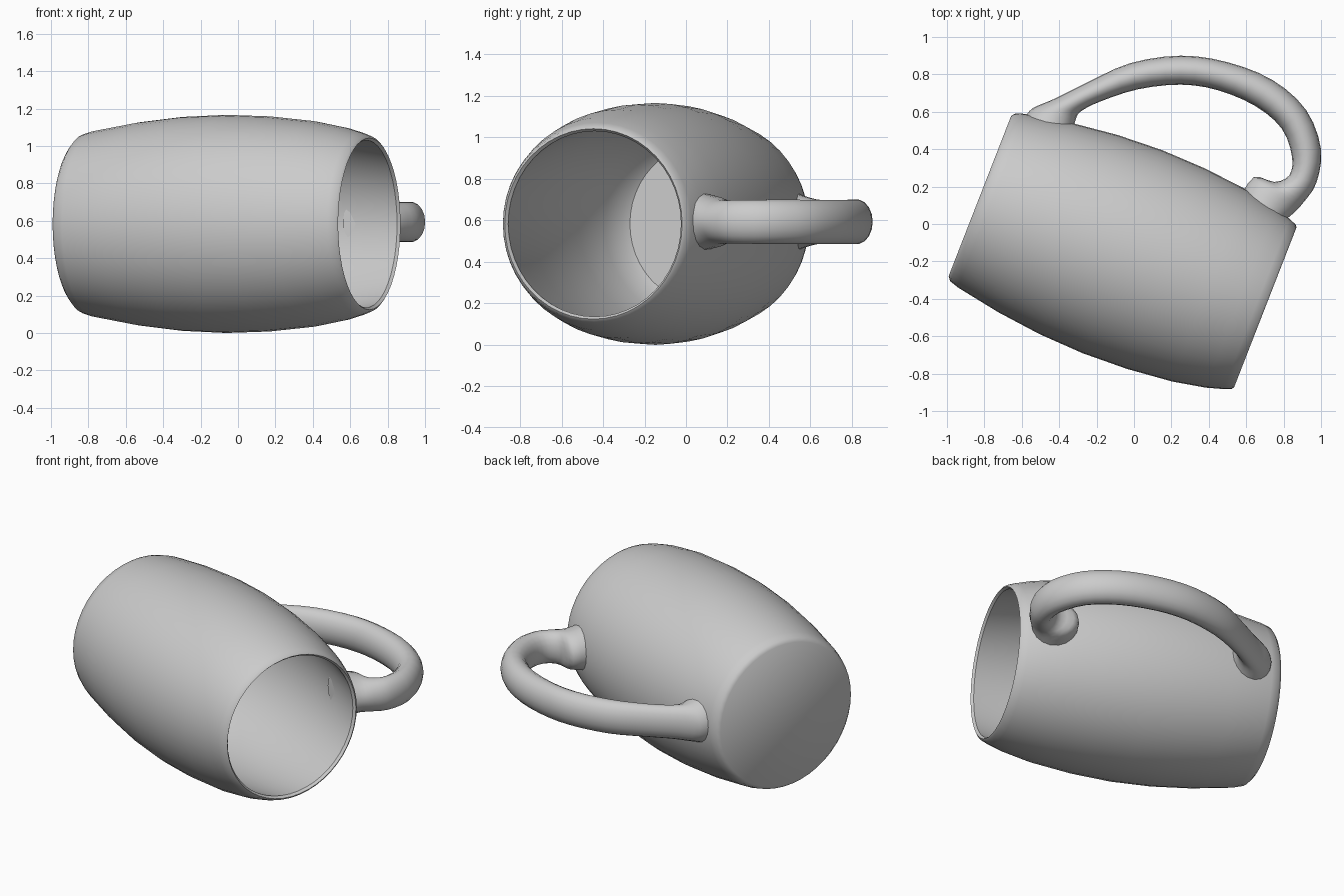
import bpy, bmesh, math
from mathutils import Vector, Matrix

if "Cube" in bpy.data.objects:
    bpy.data.objects.remove(bpy.data.objects["Cube"])

CENTRE = Vector((-0.062, -0.148, 0.583))
TILT = math.atan2(-0.3635, 0.9316)

grey = bpy.data.materials.new("plain grey")
grey.diffuse_color = (0.6, 0.6, 0.6, 1)
grey.use_nodes = True
grey.node_tree.nodes["Principled BSDF"].inputs["Base Color"].default_value = grey.diffuse_color


def finish(name, bm, angle):
    bmesh.ops.recalc_face_normals(bm, faces=bm.faces)
    mesh = bpy.data.meshes.new(name)
    bm.to_mesh(mesh)
    bm.free()
    mesh.materials.append(grey)
    obj = bpy.data.objects.new(name, mesh)
    bpy.context.collection.objects.link(obj)
    bpy.ops.object.select_all(action='DESELECT')
    obj.select_set(True)
    bpy.context.view_layer.objects.active = obj
    bpy.ops.object.shade_smooth_by_angle(angle=math.radians(angle))
    return obj


def skin(bm, rings):
    """Bridge successive rings and cap both ends."""
    loops = [[bm.verts.new(p) for p in r] for r in rings]
    n = len(loops[0])
    for a, b in zip(loops, loops[1:]):
        for i in range(n):
            j = (i + 1) % n
            bm.faces.new((a[i], a[j], b[j], b[i]))
    bm.faces.new(loops[0][::-1])
    bm.faces.new(loops[-1])


def smooth_rows(rows, steps):
    """Catmull-Rom interpolation through rows of numbers."""
    rows = [Vector(r) for r in rows]
    out = []
    for i in range(len(rows) - 1):
        p0, p1 = rows[max(i - 1, 0)], rows[i]
        p2, p3 = rows[i + 1], rows[min(i + 2, len(rows) - 1)]
        for k in range(steps):
            t = k / steps
            out.append(0.5 * (2 * p1 + (p2 - p0) * t
                              + (2 * p0 - 5 * p1 + 4 * p2 - p3) * t * t
                              + (3 * p1 - p0 - 3 * p2 + p3) * t ** 3))
    return out + [rows[-1]]


# Barrel-shaped cup: (position along axis, radius), outside then inside
outer = [(-0.818, 0.46), (-0.80, 0.482), (-0.75, 0.498), (-0.5, 0.543),
         (-0.25, 0.572), (0, 0.583), (0.25, 0.575), (0.5, 0.55),
         (0.68, 0.515), (0.77, 0.488), (0.81, 0.472), (0.82, 0.459)]
inner = [(0.805, 0.447), (0.6, 0.48), (0.3, 0.515), (0, 0.53),
         (-0.3, 0.51), (-0.52, 0.465), (-0.62, 0.415), (-0.65, 0.385)]
SIDES = 48
bm = bmesh.new()
skin(bm, [[(s, r * math.cos(2 * math.pi * i / SIDES),
            r * math.sin(2 * math.pi * i / SIDES)) for i in range(SIDES)]
          for s, r in outer + inner])
cup = finish("cup", bm, 40)
cup.matrix_world = Matrix.Translation(CENTRE) @ Matrix.Rotation(TILT, 4, 'Z')

# Handle: outer edge x, y, inner edge x, y, half height of each section
sections = [
    (-0.58, 0.575, -0.33, 0.48, 0.14), (-0.54, 0.62, -0.31, 0.565, 0.118),
    (-0.42, 0.672, -0.28, 0.605, 0.108), (-0.25, 0.757, -0.18, 0.655, 0.105),
    (-0.02, 0.86, 0.02, 0.72, 0.108), (0.25, 0.90, 0.25, 0.745, 0.108),
    (0.50, 0.865, 0.45, 0.715, 0.108), (0.74, 0.77, 0.65, 0.63, 0.108),
    (0.92, 0.61, 0.79, 0.51, 0.108), (1.0, 0.40, 0.845, 0.36, 0.108),
    (0.975, 0.22, 0.83, 0.26, 0.106), (0.91, 0.12, 0.75, 0.225, 0.106),
    (0.86, 0.065, 0.64, 0.25, 0.118), (0.82, 0.03, 0.56, 0.13, 0.14)]
rings = []
for ox, oy, ix, iy, h in smooth_rows(sections, 3):
    mid = Vector(((ox + ix) / 2, (oy + iy) / 2, 0.593))
    half = Vector(((ox - ix) / 2, (oy - iy) / 2, 0))
    rings.append([mid + half * math.cos(a) + Vector((0, 0, h * math.sin(a)))
                  for a in (2 * math.pi * i / 18 for i in range(18))])
bm = bmesh.new()
skin(bm, rings)
finish("handle", bm, 60)
